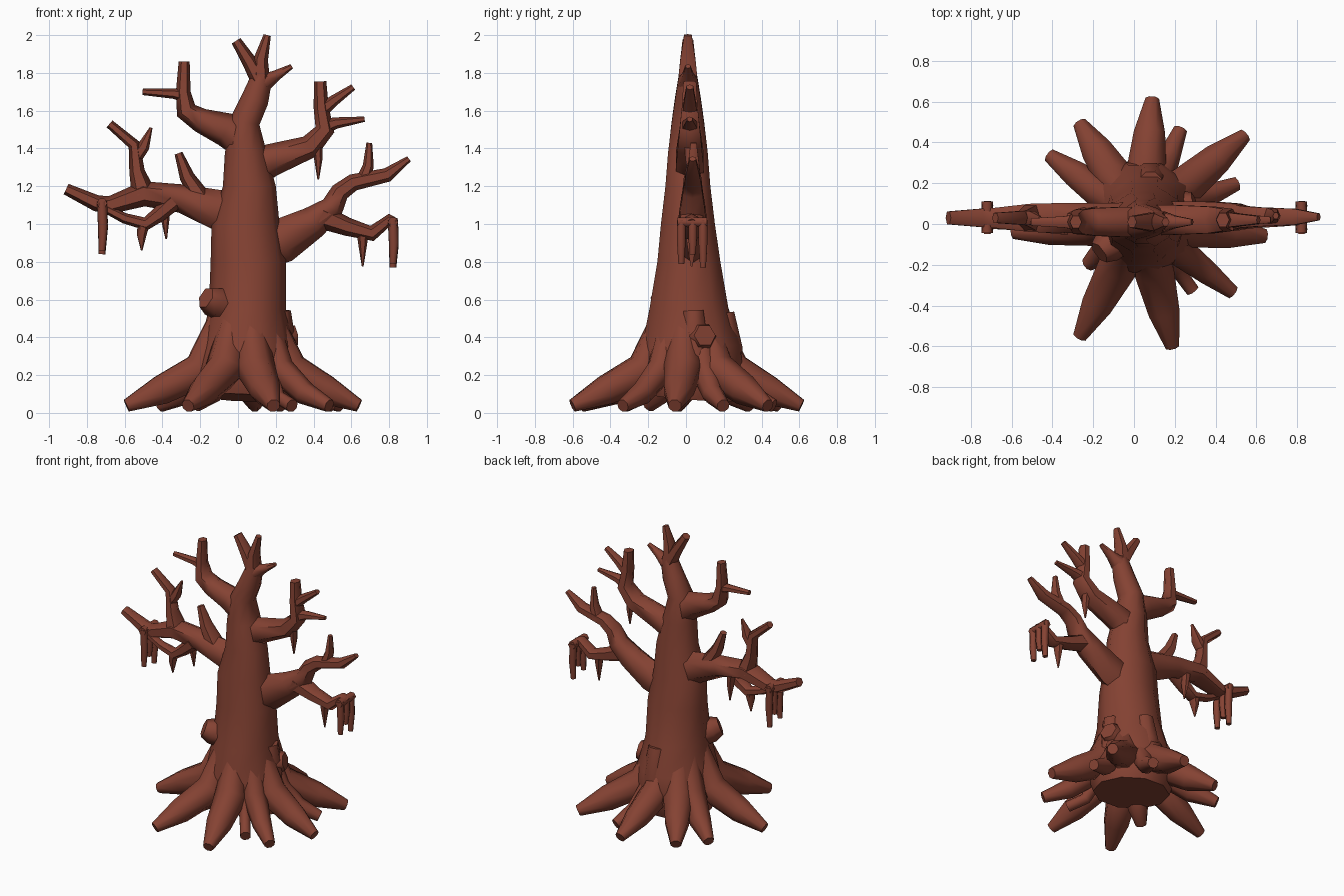
import bpy, bmesh, math
from mathutils import Vector

bark = bpy.data.materials.new("reddish brown bark")
bark.diffuse_color = (0.235, 0.055, 0.033, 1)


def tube(name, pts, sides=6, ref=(0, 1, 0)):
    """Tube through points (x, y, z, r) or (x, y, z, r, r along ref)."""
    bm = bmesh.new()
    P = [Vector(p[:3]) for p in pts]
    rings = []
    for i, p in enumerate(pts):
        d0 = (P[i] - P[max(i - 1, 0)]).normalized()
        d1 = (P[min(i + 1, len(P) - 1)] - P[i]).normalized()
        t = (d0 + d1).normalized()
        a = Vector(ref) - t * Vector(ref).dot(t)
        a.normalize()
        b = t.cross(a)
        ra = p[4] if len(p) > 4 else p[3]
        rings.append([bm.verts.new(P[i] + a * ra * math.cos(k) + b * p[3] * math.sin(k))
                      for k in [2 * math.pi * (j + .5) / sides for j in range(sides)]])
    for lo, hi in zip(rings, rings[1:]):
        for j in range(sides):
            k = (j + 1) % sides
            bm.faces.new((lo[j], lo[k], hi[k], hi[j]))
    bm.faces.new(rings[0][::-1])
    bm.faces.new(rings[-1])
    bmesh.ops.recalc_face_normals(bm, faces=bm.faces)
    me = bpy.data.meshes.new(name)
    bm.to_mesh(me)
    bm.free()
    me.materials.append(bark)
    ob = bpy.data.objects.new(name, me)
    bpy.context.collection.objects.link(ob)
    bpy.context.view_layer.objects.active = ob
    bpy.ops.object.select_all(action='DESELECT')
    ob.select_set(True)
    bpy.ops.object.shade_smooth_by_angle(angle=math.radians(62))


def limb(name, pts, y=0.03):
    """Limb drawn in the front plane: points (x, z, r), a little deeper than tall."""
    tube(name, [(x, y, z, r * 1.08, max(min(r * 1.3, .085), r * .8)) for x, z, r in pts])


# trunk
tube("trunk", [
    (.04, .02, .08, .25, .24), (.045, .03, .2, .29, .29), (.05, .025, .35, .25, .275),
    (.05, .015, .55, .205, .22), (.055, .015, .8, .2, .175), (.04, .01, 1.0, .18, .15),
    (.06, .01, 1.2, .14, .125), (.04, .01, 1.38, .11, .11), (.035, .01, 1.54, .08, .09),
    (.09, .01, 1.66, .073, .072), (.13, .01, 1.79, .055, .05)], 10)

# crown forks
limb("crown_twig_left", [(.12, 1.75, .045), (.06, 1.86, .036), (-.01, 1.97, .025)], .01)
limb("crown_twig_middle", [(.12, 1.77, .045), (.12, 1.87, .036), (.155, 2.0, .018)], .01)
limb("crown_twig_right", [(.14, 1.75, .045), (.2, 1.785, .027), (.285, 1.835, .012)], .01)

# upper left branch
limb("upper_left_branch", [(.03, 1.43, .08), (-.06, 1.5, .085), (-.2, 1.55, .06), (-.275, 1.6, .052),
                           (-.29, 1.7, .036), (-.285, 1.86, .027)], .01)
limb("upper_left_twig", [(-.28, 1.68, .035), (-.34, 1.69, .025), (-.505, 1.7, .016)], .01)

# upper right branch
limb("upper_right_branch", [(.06, 1.29, .1), (.18, 1.34, .08), (.38, 1.41, .058), (.46, 1.5, .048),
                            (.44, 1.62, .037), (.435, 1.755, .03)], .02)
limb("upper_right_twig_low", [(.44, 1.51, .042), (.52, 1.535, .028), (.67, 1.555, .013)], .02)
limb("upper_right_twig_high", [(.44, 1.6, .035), (.51, 1.655, .027), (.61, 1.725, .016)], .02)
limb("upper_right_thorn", [(.42, 1.42, .025), (.425, 1.34, .02), (.425, 1.235, .004)], .02)

# lower left branch
limb("lower_left_branch", [(.05, .99, .12), (-.1, 1.075, .1), (-.3, 1.135, .07), (-.5, 1.16, .062),
                           (-.68, 1.1, .044), (-.75, 1.11, .04), (-.91, 1.185, .028)])
limb("lower_left_riser", [(-.5, 1.16, .06), (-.535, 1.28, .038), (-.55, 1.42, .03), (-.68, 1.53, .022)])
limb("lower_left_riser_twig", [(-.54, 1.35, .03), (-.5, 1.41, .03), (-.46, 1.51, .007)])
limb("lower_left_stub", [(-.2, 1.14, .05), (-.27, 1.25, .037), (-.315, 1.375, .02)])
limb("lower_left_loop", [(-.34, 1.12, .045), (-.42, 1.05, .038), (-.49, 1.0, .033), (-.6, 1.03, .026),
                         (-.72, 1.09, .02)], .0)
limb("lower_left_thorn_a", [(-.5, 1.0, .03), (-.51, .94, .023), (-.51, .86, .004)], .0)
limb("lower_left_thorn_b", [(-.39, 1.1, .027), (-.385, 1.02, .02), (-.38, .92, .004)], .05)

# lower right branch
limb("lower_right_branch", [(.1, .85, .09), (.23, .91, .11), (.4, 1.01, .08), (.5, 1.09, .058),
                            (.54, 1.17, .047), (.61, 1.22, .042), (.79, 1.26, .035), (.905, 1.345, .015)], .035)
limb("lower_right_riser", [(.66, 1.22, .037), (.69, 1.31, .027), (.695, 1.43, .014)], .04)
limb("lower_right_arm", [(.44, 1.04, .06), (.58, .985, .045), (.71, .95, .038), (.8, 1.02, .032),
                         (.83, 1.0, .03)])

# hanging strands on both sides, each with a crossbar
for side, x, z in (("left", -.72, 1.11), ("right", .82, 1.01)):
    tube(side + "_strand_bar", [(x, -.045, z, .028), (x, .11, z, .028)], 6, (0, 0, 1))
    for i, (y, drop) in enumerate(((-.025, .22), (.035, .17), (.09, .24))):
        drop += .03 if side == "left" else 0
        tube(f"{side}_strand_{i}", [(x, y, z + .01, .027), (x + .005, y, z - drop * .5, .026),
                                    (x, y, z - drop, .018)], 6)
limb("right_strand_inner", [(.66, .96, .03), (.66, .88, .02), (.66, .775, .004)])

# roots: tip x, tip y, thickness
roots = [(.09, .62, 1), (-.27, .5, 1), (-.42, .34, .85), (.55, .44, 1), (.23, .47, .7), (.51, .2, .7),
         (-.27, -.56, 1), (.19, -.61, 1), (.49, -.34, .75), (.65, -.06, 1), (-.6, -.04, 1),
         (-.23, -.2, .8), (.29, -.33, .45)]
c = Vector((.04, .01, 0))
for i, (x, y, s) in enumerate(roots):
    d = Vector((x, y, 0)) - c
    L = d.length
    d.normalize()
    pts = []
    for dist, z, r in ((.13, .5, .07), (min(.23, L * .5), .23, .105 * s),
                       (L * .7, .05 + .07 * s, .083 * s), (L * .985, .038, .036)):
        p = c + d * dist
        pts.append((p.x, p.y, z, r))
    tube(f"root_{i}", pts, 8, (0, 0, 1))

# knots and short ridges on the trunk
tube("left_knot", [(-.03, -.03, .55, .09), (-.13, -.11, .59, .085), (-.17, -.14, .61, .06)], 6, (0, 0, 1))
tube("right_knot", [(.12, .05, .38, .08), (.24, .08, .4, .085), (.3, .1, .41, .06)], 6, (0, 0, 1))
tube("right_ridge", [(.2, .05, .15, .1), (.23, .05, .35, .08), (.22, .04, .54, .06)])
tube("back_ridge", [(.08, .2, .15, .1), (.08, .22, .35, .085), (.08, .2, .53, .06)], 8)
